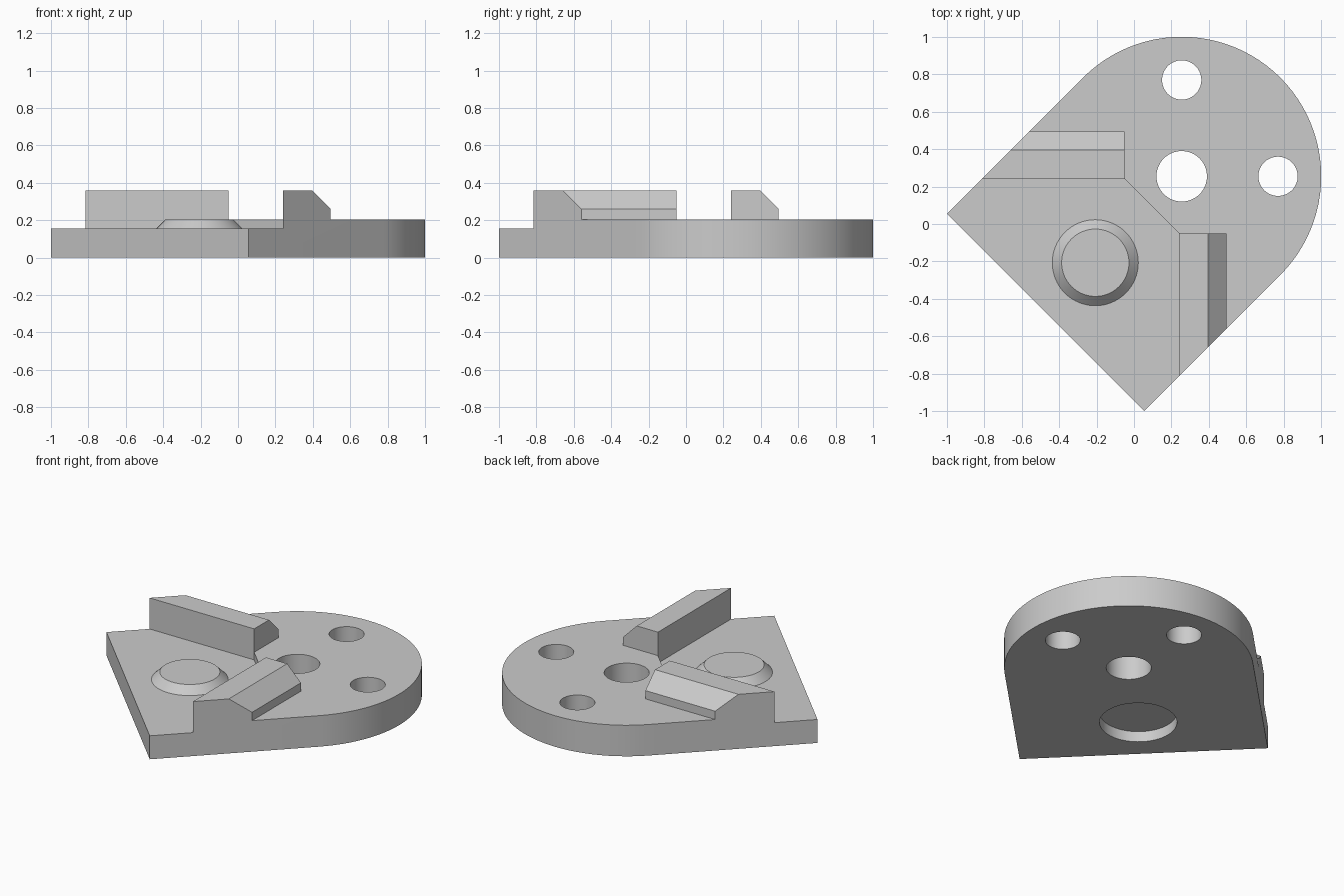
import bpy, bmesh, math
from mathutils import Vector

default = bpy.data.objects.get("Cube")
if default:
    bpy.data.objects.remove(default, do_unlink=True)

grey = bpy.data.materials.new("plain grey")
grey.use_nodes = True
grey.diffuse_color = (0.6, 0.6, 0.6, 1)
grey.node_tree.nodes["Principled BSDF"].inputs["Base Color"].default_value = (0.6, 0.6, 0.6, 1)

FLOOR, DECK, TOP = 0.155, 0.205, 0.36   # pocket floor, main deck, rail top
CENTRE, RADIUS = 0.255, 0.746           # rounded end of the plate
NEAR, FAR, END = 0.24, 0.495, -0.05     # rail inner face, outer face, inner end


def prism(name, points, offset):
    """Extrude a closed loop of 3D points along an offset."""
    bm = bmesh.new()
    face = bm.faces.new([bm.verts.new(p) for p in points])
    out = bmesh.ops.extrude_face_region(bm, geom=[face])
    moved = [v for v in out["geom"] if isinstance(v, bmesh.types.BMVert)]
    bmesh.ops.translate(bm, verts=moved, vec=Vector(offset))
    bmesh.ops.recalc_face_normals(bm, faces=bm.faces)
    mesh = bpy.data.meshes.new(name)
    bm.to_mesh(mesh)
    bm.free()
    obj = bpy.data.objects.new(name, mesh)
    mesh.materials.append(grey)
    bpy.context.collection.objects.link(obj)
    return obj


def upright(name, outline, z0, z1):
    return prism(name, [(x, y, z0) for x, y in outline], (0, 0, z1 - z0))


def circle(x, y, r, n=64):
    return [(x + r * math.cos(math.tau * i / n), y + r * math.sin(math.tau * i / n))
            for i in range(n)]


def activate(obj):
    bpy.ops.object.select_all(action='DESELECT')
    obj.select_set(True)
    bpy.context.view_layer.objects.active = obj


def cut(body, cutter):
    cutter.hide_render = True
    mod = body.modifiers.new("cut", 'BOOLEAN')
    mod.operation, mod.solver, mod.object = 'DIFFERENCE', 'EXACT', cutter
    activate(body)
    bpy.ops.object.modifier_apply(modifier=mod.name)
    bpy.data.objects.remove(cutter, do_unlink=True)


# Blank: square corner at the front left, round end opposite
outline = [(-1, 0.055), (0.055, -1)]
for i in range(49):
    a = math.radians(-45 + 180 * i / 48)
    outline.append((CENTRE + RADIUS * math.cos(a), CENTRE + RADIUS * math.sin(a)))
plate = upright("base_plate_with_rails", outline, 0, TOP)

# Deck around the rails
cut(plate, upright("deck_cutter", [
    (-2, FAR), (END, FAR), (END, NEAR), (END - 0.01, NEAR - 0.04),
    (NEAR - 0.04, END - 0.01), (NEAR, END), (FAR, END), (FAR, -2),
    (2, -2), (2, 2), (-2, 2)], DECK, 1))

# Sunken corner pocket between the rails
cut(plate, upright("pocket_cutter", [
    (END, NEAR), (-2, NEAR), (-2, -2), (NEAR, -2), (NEAR, END)], FLOOR, 1))

# Sloped outer top edge of both rails
slope = [(FAR - 0.15, TOP + 0.05), (FAR + 0.05, TOP - 0.15), (FAR + 0.05, TOP + 0.05)]
cut(plate, prism("chamfer_cutter", [(-2, y, z) for y, z in slope], (1.97, 0, 0)))
cut(plate, prism("chamfer_cutter", [(x, -2, z) for x, z in slope], (0, 1.97, 0)))

# Through holes
for x, y, r in ((CENTRE, CENTRE, 0.135), (CENTRE, 0.77, 0.105), (0.77, CENTRE, 0.105)):
    cut(plate, upright("hole_cutter", circle(x, y, r), -1, 1))

# Blind recess underneath the boss
BOSS = -0.207
cut(plate, upright("recess_cutter", circle(BOSS, BOSS, 0.232), -1, 0.07))

# Tapered boss in the pocket
bpy.ops.mesh.primitive_cone_add(vertices=64, radius1=0.235, radius2=0.18,
                                depth=0.055, location=(BOSS, BOSS, DECK - 0.0275))
boss = bpy.context.object
boss.name = "tapered_boss"
boss.data.materials.append(grey)

for obj in (plate, boss):
    activate(obj)
    bpy.ops.object.shade_smooth_by_angle(angle=math.radians(25))
